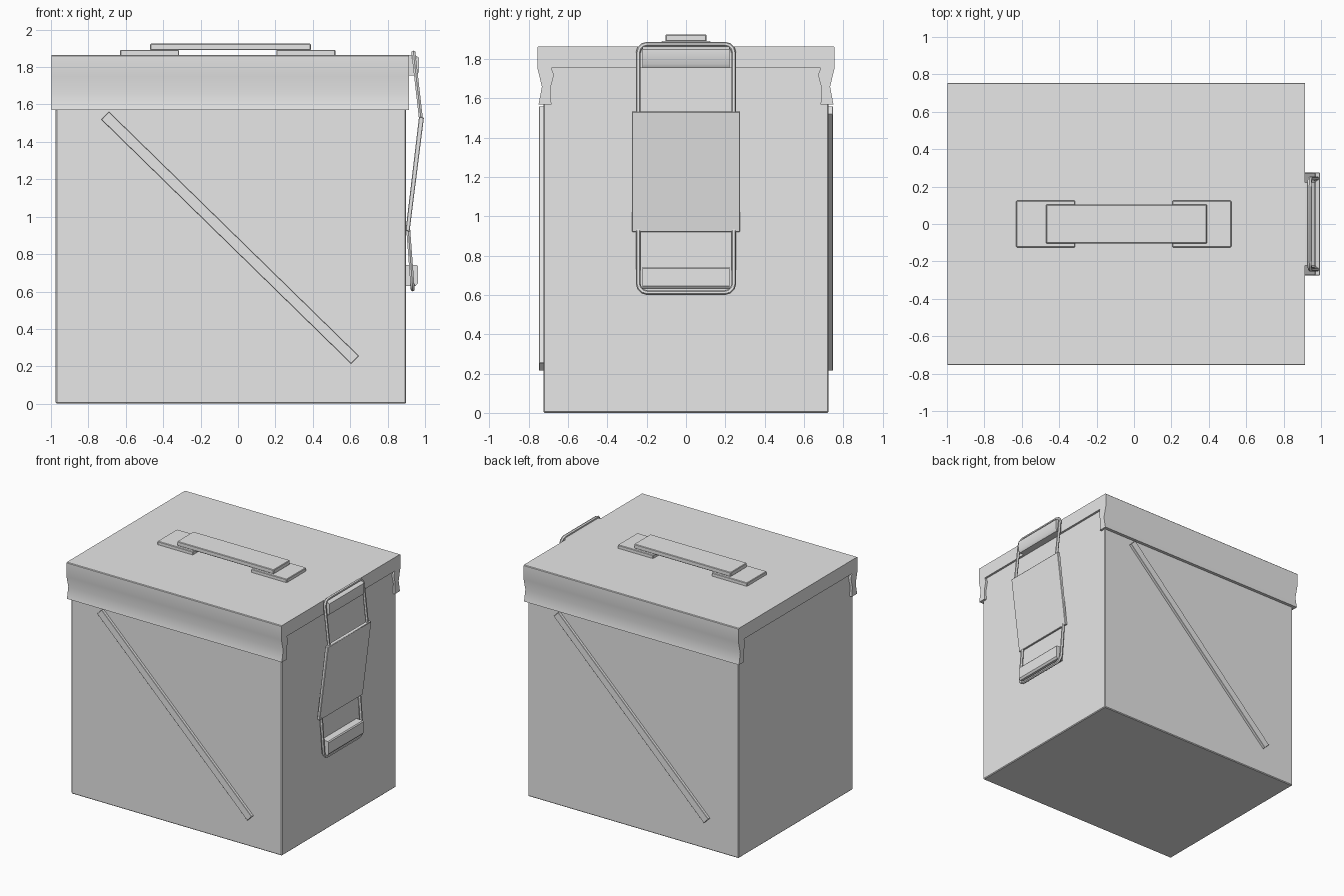
import bpy, bmesh, math
from mathutils import Matrix, Vector

cube = bpy.data.objects.get("Cube")
if cube:
    bpy.data.objects.remove(cube, do_unlink=True)

GREY = (0.8, 0.8, 0.8, 1.0)
metal = bpy.data.materials.new("plain_grey")
metal.use_nodes = True
metal.diffuse_color = GREY
metal.node_tree.nodes["Principled BSDF"].inputs["Base Color"].default_value = GREY


def finish(bm, name, bevel=0.0):
    """Turn a bmesh into a named, lightly bevelled object."""
    bmesh.ops.recalc_face_normals(bm, faces=bm.faces[:])
    if bevel:
        bmesh.ops.bevel(bm, geom=bm.edges[:], offset=bevel, segments=1,
                        affect='EDGES', clamp_overlap=True)
    mesh = bpy.data.meshes.new(name)
    bm.to_mesh(mesh)
    bm.free()
    mesh.materials.append(metal)
    obj = bpy.data.objects.new(name, mesh)
    bpy.context.collection.objects.link(obj)
    return obj


def box(name, low, high, bevel=0.004):
    low, high = Vector(low), Vector(high)
    bm = bmesh.new()
    size = Matrix.Diagonal((high - low).to_4d())
    size[3][3] = 1
    bmesh.ops.create_cube(bm, size=1, matrix=Matrix.Translation((low + high) / 2) @ size)
    return finish(bm, name, bevel)


def prism(name, outline, axis, low, high, bevel=0.0):
    """Extrude an outline along x (points are y, z) or along y (points are x, z)."""
    bm = bmesh.new()
    along_x = axis == 'x'
    verts = [bm.verts.new((low, a, z) if along_x else (a, low, z)) for a, z in outline]
    face = bm.faces.new(verts)
    moved = bmesh.ops.extrude_face_region(bm, geom=[face])["geom"]
    shift = Vector((high - low, 0, 0)) if along_x else Vector((0, high - low, 0))
    bmesh.ops.translate(bm, vec=shift,
                        verts=[g for g in moved if isinstance(g, bmesh.types.BMVert)])
    return finish(bm, name, bevel)


def wire(name, z_open, z_end, x_open, x_end, half=0.243, corner=0.045, radius=0.012):
    """U-shaped wire leaning from the clasp plate to its hook."""
    up = 1 if z_end > z_open else -1
    side = [(half, z_open)]
    for step in range(4):
        a = math.radians(30 * step)
        side.append((half - corner + corner * math.cos(a),
                     z_end - up * corner * (1 - math.sin(a))))
    path = side + [(-y, z) for y, z in reversed(side)]
    curve = bpy.data.curves.new(name, 'CURVE')
    curve.dimensions = '3D'
    curve.bevel_depth = radius
    curve.bevel_resolution = 1
    curve.use_fill_caps = True
    spline = curve.splines.new('POLY')
    spline.points.add(len(path) - 1)
    for point, (y, z) in zip(spline.points, path):
        t = (z - z_open) / (z_end - z_open)
        point.co = (x_open + (x_end - x_open) * t, y, z, 1)
    curve.materials.append(metal)
    obj = bpy.data.objects.new(name, curve)
    bpy.context.collection.objects.link(obj)
    bpy.ops.object.select_all(action='DESELECT')
    obj.select_set(True)
    bpy.context.view_layer.objects.active = obj
    bpy.ops.object.convert(target='MESH')
    return bpy.context.view_layer.objects.active


parts = []

# Body and lid with pinched, overhanging long sides
parts.append(box("body", (-0.975, -0.725, 0), (0.898, 0.725, 1.77), 0.006))
side = [(0.75, 1.865), (0.755, 1.86), (0.755, 1.75), (0.733, 1.66), (0.75, 1.57),
        (0.685, 1.57), (0.69, 1.65), (0.672, 1.72), (0.685, 1.755)]
parts.append(prism("lid", side + [(-y, z) for y, z in reversed(side)], 'x', -0.996, 0.915))

# Diagonal ribs, the rear one turned half round about the body centre
start, end = Vector((-0.71, 0, 1.54)), Vector((0.625, 0, 0.235))
middle, run = (start + end) / 2, end - start
for name, turn in (("front_rib", 0), ("rear_rib", math.pi)):
    rib = box(name, (-run.length / 2, -0.747, -0.029), (run.length / 2, -0.715, 0.029), 0.002)
    tilt = Matrix.Rotation(math.atan2(-run.z, run.x), 4, 'Y')
    spin = Matrix.Translation((-0.038, 0, 0)) @ Matrix.Rotation(turn, 4, 'Z')
    rib.data.transform(spin @ Matrix.Translation((middle.x + 0.038, 0, middle.z)) @ tilt)
    parts.append(rib)

# Carrying handle on two feet
for name, x0, x1 in (("right_handle_foot", 0.205, 0.52), ("left_handle_foot", -0.63, -0.315)):
    parts.append(box(name, (x0, -0.125, 1.86), (x1, 0.125, 1.892)))
parts.append(box("handle_strap", (-0.47, -0.104, 1.89), (0.39, 0.104, 1.925)))

# Clasp: leaning plate, two wire loops and the hooks they hold
parts.append(prism("clasp_plate", [(0.968, 1.535), (0.994, 1.53), (0.917, 0.92), (0.896, 0.925)],
                   'y', -0.275, 0.275, 0.003))
parts.append(wire("upper_wire", 1.515, 1.876, 0.979, 0.938))
parts.append(wire("lower_wire", 0.935, 0.612, 0.910, 0.934))
parts.append(prism("upper_hook", [(0.905, 1.865), (0.945, 1.865), (0.967, 1.85),
                                  (0.967, 1.775), (0.955, 1.755), (0.905, 1.755)],
                   'y', -0.222, 0.222))
parts.append(prism("lower_hook", [(0.89, 0.743), (0.955, 0.743), (0.962, 0.735),
                                  (0.962, 0.645), (0.95, 0.63), (0.89, 0.63)],
                   'y', -0.222, 0.222))

# Smooth shading with sharp edges kept
bpy.ops.object.select_all(action='DESELECT')
for obj in parts:
    obj.select_set(True)
bpy.context.view_layer.objects.active = parts[0]
bpy.ops.object.shade_smooth_by_angle(angle=math.radians(35))
